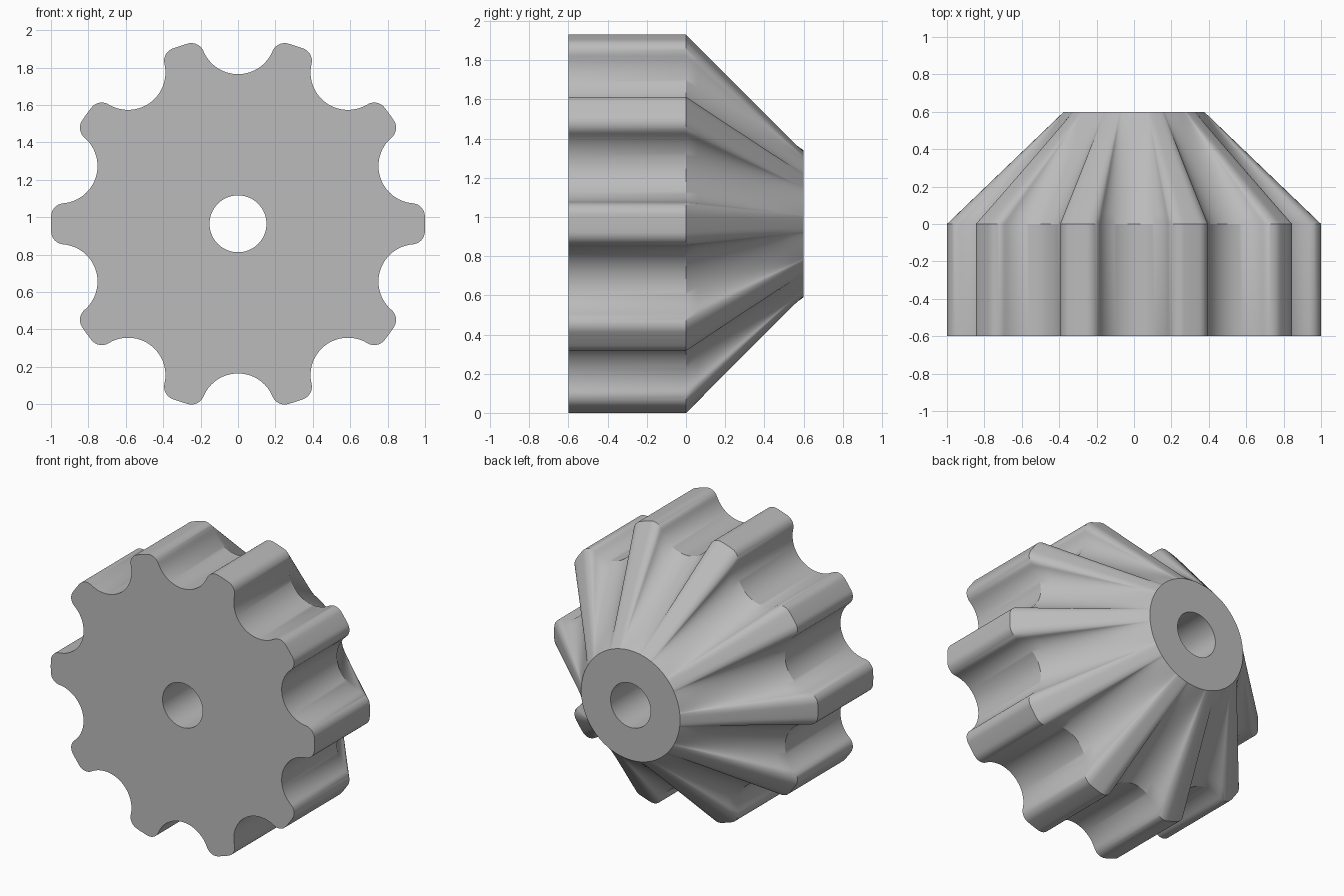
import bpy, bmesh
from math import sin, cos, pi, radians, acos, sqrt, hypot, atan2

if "Cube" in bpy.data.objects:
    bpy.data.objects.remove(bpy.data.objects["Cube"])

TEETH = 10
TIP, SCOOP, FILLET = 1.0, 0.2, 0.07      # tip circle, scoop and corner radii
END, BORE = 0.375, 0.152                 # small end face and shaft hole radii
FRONT, MID, BACK = -0.6, 0.0, 0.6
CENTRE_Z = 0.965
PITCH = 2 * pi / TEETH
LOFT_STEPS = 10


def arc(cx, cy, r, a0, a1, n):
    """Points along an arc, both ends included."""
    return [(cx + r * cos(a0 + (a1 - a0) * i / n),
             cy + r * sin(a0 + (a1 - a0) * i / n)) for i in range(n + 1)]


# Half a tooth, from its tip at angle zero to the middle of the scoop
d = SCOOP + FILLET
f = TIP - FILLET
delta = acos((TIP**2 + f**2 - d**2) / (2 * TIP * f))
fa = PITCH / 2 - delta
fx, fy = f * cos(fa), f * sin(fa)
vx, vy = TIP * cos(PITCH / 2), TIP * sin(PITCH / 2)
toward = atan2(vy - fy, vx - fx)
half = arc(0, 0, TIP, 0, fa, 2)
half += arc(fx, fy, FILLET, fa, toward, 10)[1:]
half += arc(vx, vy, SCOOP, toward - pi, PITCH / 2 - pi, 12)[1:]
if toward < fa:
    raise ValueError("corner arc runs the wrong way")

# Mirror into a whole tooth, then repeat around the axis as (angle, radius)
polar = [(atan2(y, x), hypot(x, y)) for x, y in half]
tooth = [(-a, r) for a, r in reversed(polar[1:])] + polar[:-1]
profile = [(a + PITCH * k, r) for k in range(TEETH) for a, r in tooth]


def ring(bm, y, mix, flat_radius):
    """One closed loop, blended from the toothed profile to a circle."""
    verts = []
    for a, r in profile:
        rr = r + (flat_radius - r) * mix
        verts.append(bm.verts.new((rr * cos(a), y, CENTRE_Z + rr * sin(a))))
    return verts


bm = bmesh.new()
# Bore, toothed body, tapering loft and back to the bore
rings = [ring(bm, FRONT, 1, BORE), ring(bm, FRONT, 0, END)]
for i in range(LOFT_STEPS + 1):
    t = i / LOFT_STEPS
    rings.append(ring(bm, MID + (BACK - MID) * t, t, END))
rings.append(ring(bm, BACK, 1, BORE))
n = len(profile)
for k, a in enumerate(rings):
    b = rings[(k + 1) % len(rings)]
    for i in range(n):
        j = (i + 1) % n
        bm.faces.new((a[i], a[j], b[j], b[i]))
bmesh.ops.recalc_face_normals(bm, faces=bm.faces)

mesh = bpy.data.meshes.new("fluted_cone_gear")
bm.to_mesh(mesh)
bm.free()
gear = bpy.data.objects.new("fluted_cone_gear", mesh)
bpy.context.collection.objects.link(gear)

# Plain grey material
grey = bpy.data.materials.new("plain_grey")
grey.use_nodes = True
colour = (0.5, 0.5, 0.5, 1)
grey.diffuse_color = colour
grey.node_tree.nodes["Principled BSDF"].inputs["Base Color"].default_value = colour
mesh.materials.append(grey)

# Smooth flutes with crisp rims
bpy.ops.object.select_all(action="DESELECT")
gear.select_set(True)
bpy.context.view_layer.objects.active = gear
bpy.ops.object.shade_smooth_by_angle(angle=radians(30))
